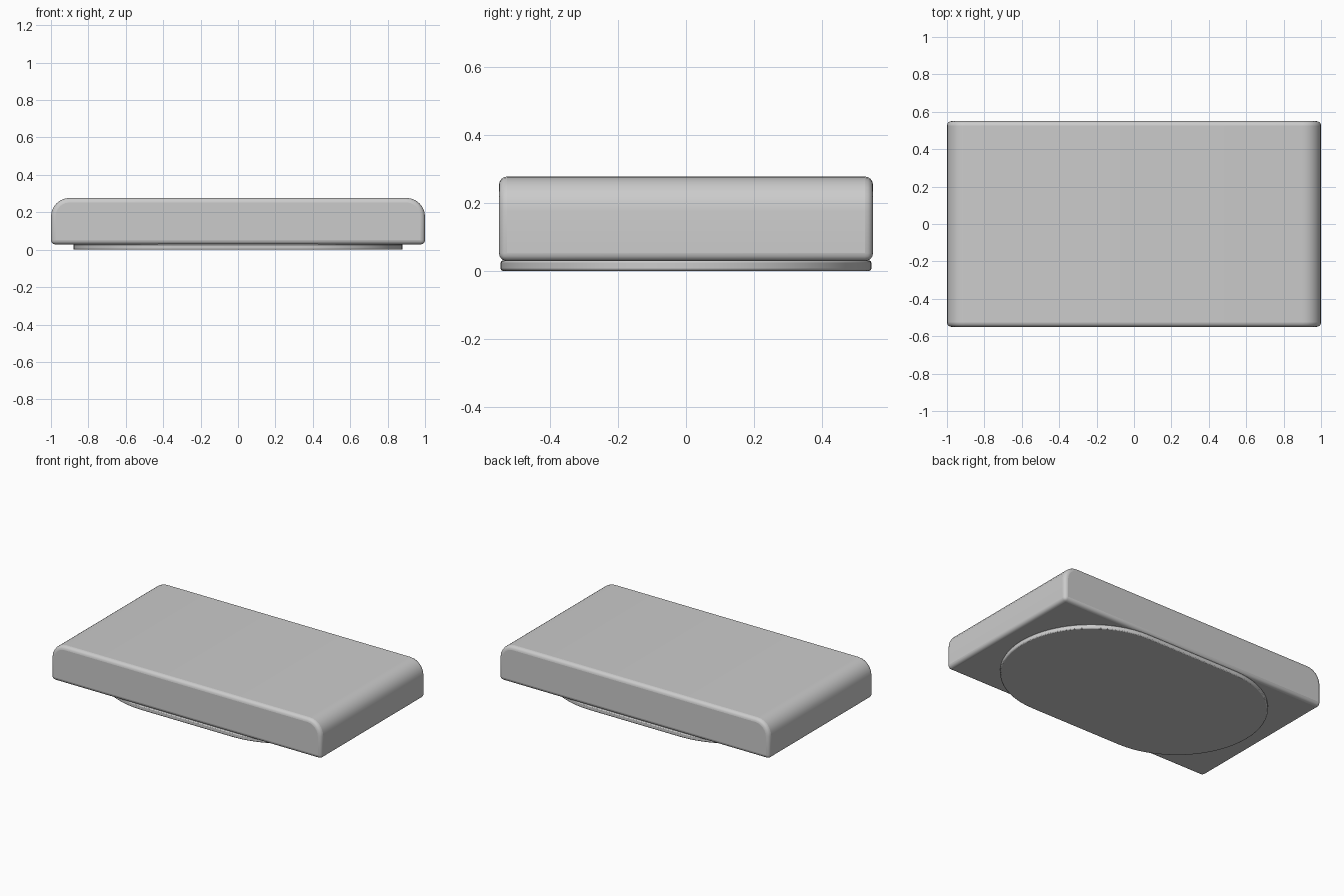
import bpy, bmesh
from math import sin, cos, pi, radians

if "Cube" in bpy.data.objects:
    bpy.data.objects.remove(bpy.data.objects["Cube"])


def prism(name, pts, depth, bevel, segments):
    """Extrude a closed outline by a depth vector and round its sharp edges."""
    bm = bmesh.new()
    face = bm.faces.new([bm.verts.new(p) for p in pts])
    ext = bmesh.ops.extrude_face_region(bm, geom=[face])
    verts = [g for g in ext["geom"] if isinstance(g, bmesh.types.BMVert)]
    bmesh.ops.translate(bm, verts=verts, vec=depth)
    bmesh.ops.recalc_face_normals(bm, faces=bm.faces)
    mesh = bpy.data.meshes.new(name)
    bm.to_mesh(mesh)
    bm.free()
    ob = bpy.data.objects.new(name, mesh)
    bpy.context.collection.objects.link(ob)
    mod = ob.modifiers.new("rounded_edges", "BEVEL")
    mod.width = bevel
    mod.segments = segments
    mod.limit_method = 'ANGLE'
    mod.angle_limit = radians(40)
    mod.use_clamp_overlap = False
    bpy.ops.object.select_all(action='DESELECT')
    ob.select_set(True)
    bpy.context.view_layer.objects.active = ob
    bpy.ops.object.shade_smooth_by_angle(angle=radians(35))
    return ob


def arc(cx, cy, r, a0, a1, n):
    return [(cx + r * cos(a0 + (a1 - a0) * i / n),
             cy + r * sin(a0 + (a1 - a0) * i / n)) for i in range(n + 1)]


# Body: slab with large rounded upper ends and small rounded edges
BOTTOM, TOP, R = 0.028, 0.277, 0.1
profile = [(-1, BOTTOM), (1, BOTTOM)]
profile += arc(1 - R, TOP - R, R, 0, pi / 2, 6)
profile += arc(-1 + R, TOP - R, R, pi / 2, pi, 6)
prism("body", [(x, -0.55, z) for x, z in profile], (0, 1.1, 0), 0.024, 4)

# Base pad: thin stadium shape under the body
W, L = 0.545, 0.88
outline = arc(L - W, 0, W, -pi / 2, pi / 2, 32)
outline += arc(W - L, 0, W, pi / 2, 3 * pi / 2, 32)
prism("base_pad", [(x, y, 0) for x, y in outline], (0, 0, 0.03), 0.006, 2)
